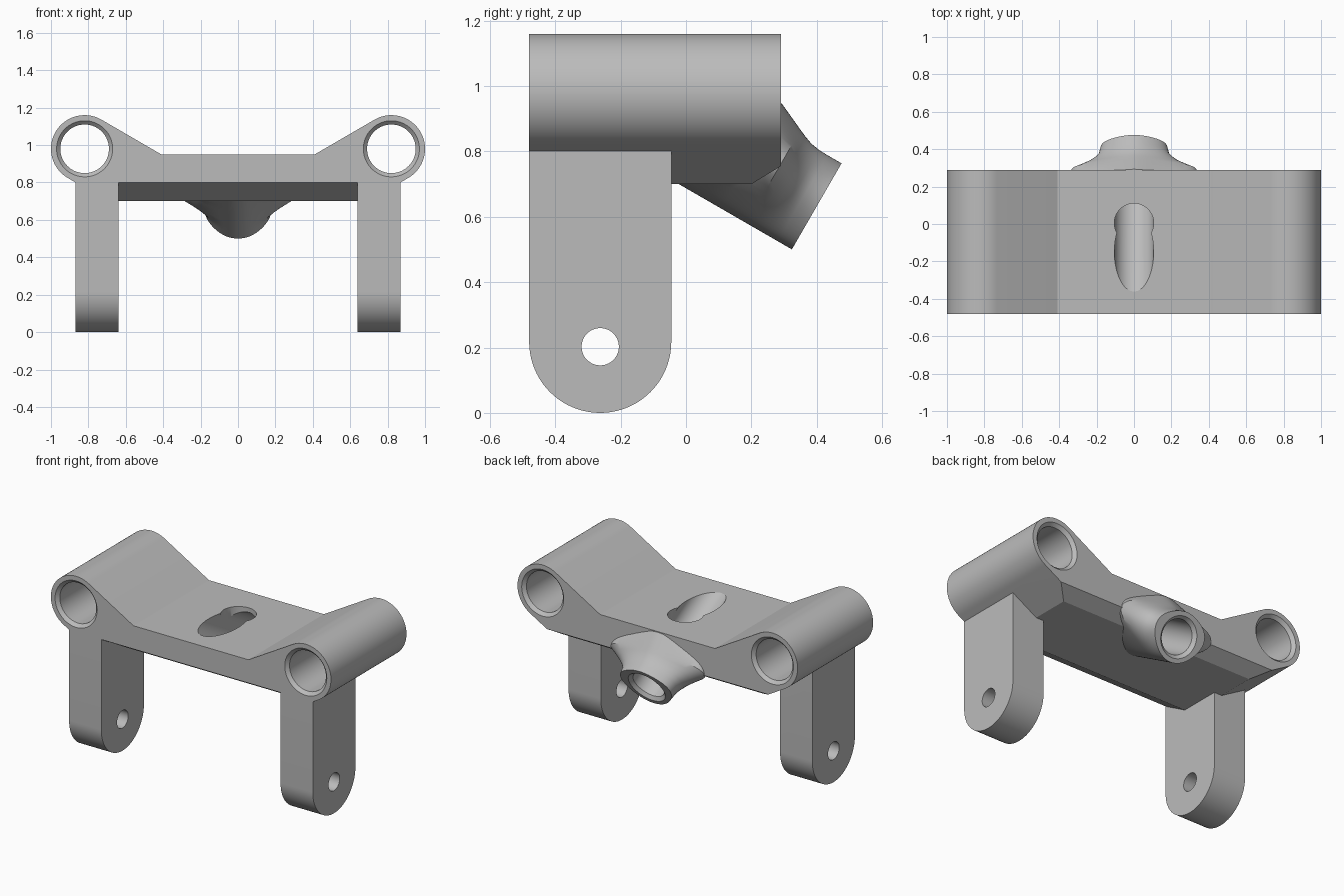
import bpy, bmesh
from math import sin, cos, pi, radians
from mathutils import Vector

if "Cube" in bpy.data.objects:
    bpy.data.objects.remove(bpy.data.objects["Cube"])

grey = bpy.data.materials.new("plain_grey")
grey.use_nodes = True
grey.diffuse_color = (0.5, 0.5, 0.5, 1)
grey.node_tree.nodes["Principled BSDF"].inputs["Base Color"].default_value = (0.5, 0.5, 0.5, 1)

X, Y, Z = Vector((1, 0, 0)), Vector((0, 1, 0)), Vector((0, 0, 1))


def loft(name, rings):
    """Closed solid skinned through rings of equal length."""
    bm = bmesh.new()
    loops = [[bm.verts.new(p) for p in ring] for ring in rings]
    n = len(loops[0])
    for a, b in zip(loops, loops[1:]):
        for i in range(n):
            j = (i + 1) % n
            bm.faces.new((a[i], a[j], b[j], b[i]))
    bm.faces.new(loops[0])
    bm.faces.new(loops[-1])
    bmesh.ops.recalc_face_normals(bm, faces=bm.faces)
    mesh = bpy.data.meshes.new(name)
    bm.to_mesh(mesh)
    bm.free()
    mesh.materials.append(grey)
    ob = bpy.data.objects.new(name, mesh)
    bpy.context.collection.objects.link(ob)
    return ob


def prism(name, points, u, v, w, start, end):
    """Flat outline in the u, v plane, extruded along w."""
    return loft(name, [[u * a + v * b + w * t for a, b in points] for t in (start, end)])


def lathe(name, origin, u, v, w, profile, n=64):
    """Turned solid: profile holds (distance along w, radius)."""
    angles = [2 * pi * i / n for i in range(n)]
    return loft(name, [[origin + w * s + (u * cos(a) + v * sin(a)) * r for a in angles]
                       for s, r in profile])


def combine(target, tool, operation):
    mod = target.modifiers.new(tool.name, "BOOLEAN")
    mod.object, mod.operation, mod.solver = tool, operation, "EXACT"
    bpy.context.view_layer.objects.active = target
    bpy.ops.object.modifier_apply(modifier=mod.name)
    bpy.data.objects.remove(tool)


# Main bridge: two round ends joined tangentially by a dropped web
FRONT, BACK = -0.48, 0.29
TUBE_X, TUBE_Z, TUBE_R = 0.82, 0.98, 0.18
half = [(0.522, 0.6)]
for i in range(41):
    a = radians(-60 + 180 * i / 40)
    half.append((TUBE_X + TUBE_R * cos(a), TUBE_Z + TUBE_R * sin(a)))
half.append((0.41, 0.95))
outline = half + [(-x, z) for x, z in reversed(half)]
bracket = prism("bracket", outline, X, Z, Y, FRONT, BACK)

# Bevelled underside, front and back
side = [(-0.65, 0.9), (-0.31, 0.7), (0.2, 0.7), (0.364, 0.8), (0.364, 1.3), (-0.65, 1.3)]
combine(bracket, prism("underside_trim", side, Y, Z, X, -1.2, 1.2), "INTERSECT")

# Legs with rounded feet
LEG_Y, LEG_R = -0.2625, 0.2175
foot = [(LEG_Y + LEG_R * cos(a), LEG_R + LEG_R * sin(a))
        for a in (pi + pi * i / 40 for i in range(41))]
leg = foot + [(LEG_Y + LEG_R, 0.82), (LEG_Y - LEG_R, 0.82)]
for s in (-1, 1):
    combine(bracket, prism("leg", leg, Y, Z, X * s, 0.64, 0.87), "UNION")

# Flared spout, tilted downwards at the back
tip = Vector((0, 0.40, 0.632))
inward = Vector((0, -cos(radians(30)), 0.5))
up = Vector((0, 0.5, cos(radians(30))))
SPOUT_R = 0.152


def spout_ring(s, width, height, lift, n=64):
    ring = []
    for i in range(n):
        a = 2 * pi * i / n
        c, k = cos(a), sin(a)
        flare = abs(c) ** (2 if k > 0 else 4)
        x = SPOUT_R * c + (width - SPOUT_R) * flare * (1 if c > 0 else -1)
        rise = (height if k > 0 else SPOUT_R) * k + lift * c ** 4
        ring.append(tip + inward * s + X * x + up * rise)
    return ring


stations = [(0, 0.178, 0.152, 0.02), (0.05, 0.19, 0.152, 0.02), (0.08, 0.213, 0.153, 0.025),
            (0.11, 0.25, 0.158, 0.03), (0.135, 0.29, 0.167, 0.04), (0.16, 0.335, 0.178, 0.05),
            (0.25, 0.34, 0.219, 0.05), (0.3, 0.34, 0.185, 0.03), (0.42, 0.33, 0.12, 0)]
combine(bracket, loft("spout", [spout_ring(*st) for st in stations]), "UNION")

# Chamfered bores through both round ends, and pin holes in the legs
bore = [(FRONT - 0.02, 0.17), (FRONT + 0.02, 0.13), (BACK - 0.02, 0.13), (BACK + 0.02, 0.17)]
pin = [(0.5, 0.057), (1, 0.057)]
for s in (-1, 1):
    combine(bracket, lathe("tube_bore", Vector((s * TUBE_X, 0, TUBE_Z)), X, Z, Y, bore), "DIFFERENCE")
    combine(bracket, lathe("pin_hole", Vector((0, LEG_Y, 0.2025)), Y, Z, X * s, pin), "DIFFERENCE")

# Slanted passage from the spout to the slot on top
passage = [(-0.02, 0.145), (0.02, 0.105), (0.9, 0.105)]
combine(bracket, lathe("passage", tip, X, up, inward, passage), "DIFFERENCE")
opening = [(0.86, 0.105), (1.1, 0.105)]
combine(bracket, lathe("slot_end", Vector((0, 0.005, 0)), X, Y, Z, opening), "DIFFERENCE")

# Smooth round surfaces, crisp edges
bpy.ops.object.select_all(action="DESELECT")
bracket.select_set(True)
bpy.context.view_layer.objects.active = bracket
bpy.ops.object.shade_smooth_by_angle(angle=radians(25))
